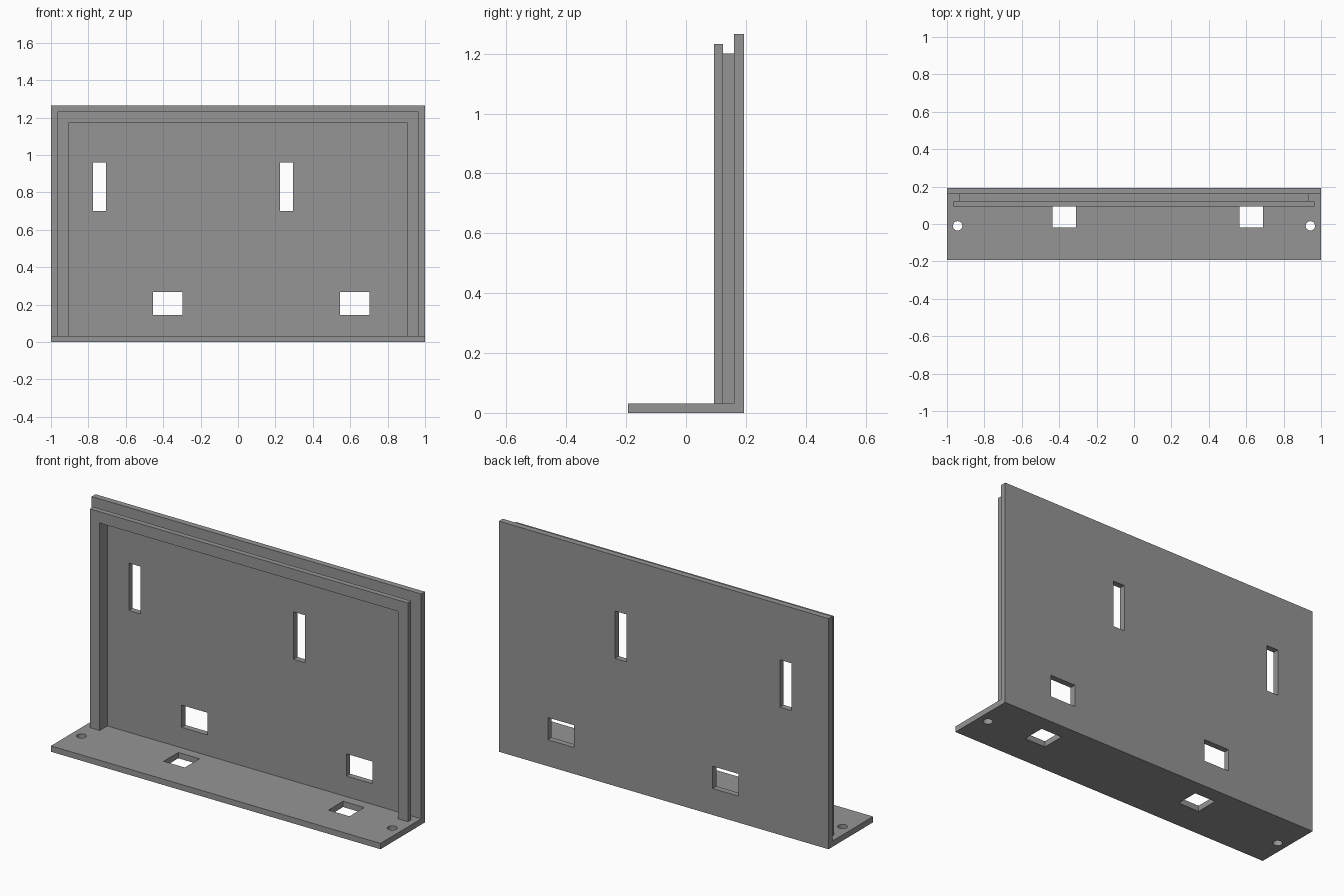
import bpy, bmesh, math

if "Cube" in bpy.data.objects:
    bpy.data.objects.remove(bpy.data.objects["Cube"])

grey = bpy.data.materials.new("plain grey")
grey.diffuse_color = (0.3, 0.3, 0.3, 1)
grey.use_nodes = True
grey.node_tree.nodes["Principled BSDF"].inputs["Base Color"].default_value = grey.diffuse_color


def extrude(name, outline, offset):
    """Prism from a closed outline of 3D points, pushed along offset."""
    bm = bmesh.new()
    face = bm.faces.new([bm.verts.new(p) for p in outline])
    geom = bmesh.ops.extrude_face_region(bm, geom=[face])["geom"]
    bmesh.ops.translate(bm, vec=offset,
                        verts=[v for v in geom if isinstance(v, bmesh.types.BMVert)])
    bmesh.ops.recalc_face_normals(bm, faces=bm.faces)
    mesh = bpy.data.meshes.new(name)
    bm.to_mesh(mesh)
    bm.free()
    mesh.materials.append(grey)
    ob = bpy.data.objects.new(name, mesh)
    bpy.context.collection.objects.link(ob)
    return ob


def box(name, x0, x1, y0, y1, z0, z1):
    return extrude(name, [(x0, y0, z0), (x1, y0, z0), (x1, y1, z0), (x0, y1, z0)],
                   (0, 0, z1 - z0))


def combine(target, other, operation):
    mod = target.modifiers.new(other.name, 'BOOLEAN')
    mod.operation, mod.solver, mod.object = operation, 'EXACT', other
    bpy.context.view_layer.objects.active = target
    bpy.ops.object.modifier_apply(modifier=mod.name)
    bpy.data.objects.remove(other)


def arch(name, half, top, y0, y1):
    """Upside-down U standing on the base, all with the same inner opening."""
    iw, it, z = 0.905, 1.17, 0.02
    pts = [(-half, z), (-half, top), (half, top), (half, z),
           (iw, z), (iw, it), (-iw, it), (-iw, z)]
    return extrude(name, [(x, y0, h) for x, h in pts], (0, y1 - y0, 0))


# L-shaped body: foot plate and back plate
profile = [(-0.193, 0), (0.193, 0), (0.193, 1.265), (0.16, 1.265), (0.16, 0.032), (-0.193, 0.032)]
bracket = extrude("bracket", [(-1, y, z) for y, z in profile], (2, 0, 0))

# Rim around the back plate: recessed web and wider front lip
rim = arch("rim_web", 0.935, 1.20, 0.11, 0.17)
combine(rim, arch("rim_lip", 0.965, 1.232, 0.094, 0.123), 'UNION')
combine(bracket, rim, 'UNION')

# Openings, each repeated one unit to the right
for dx in (0, 1):
    combine(bracket, box("tall_slot", -0.775 + dx, -0.705 + dx, 0.14, 0.3, 0.70, 0.96), 'DIFFERENCE')
    combine(bracket, box("wall_window", -0.454 + dx, -0.297 + dx, 0.14, 0.3, 0.145, 0.267), 'DIFFERENCE')
    combine(bracket, box("foot_window", -0.437 + dx, -0.309 + dx, -0.02, 0.107, -0.1, 0.1), 'DIFFERENCE')

# Round screw holes near the foot ends
for x in (-0.943, 0.943):
    ring = [(x + 0.025 * math.cos(a), -0.01 + 0.025 * math.sin(a), -0.1)
            for a in (math.tau * i / 32 for i in range(32))]
    combine(bracket, extrude("screw_hole", ring, (0, 0, 0.2)), 'DIFFERENCE')

# Smooth the hole walls, keep the plate edges crisp
bpy.ops.object.select_all(action='DESELECT')
bracket.select_set(True)
bpy.context.view_layer.objects.active = bracket
bpy.ops.object.shade_smooth_by_angle(angle=math.radians(30))
